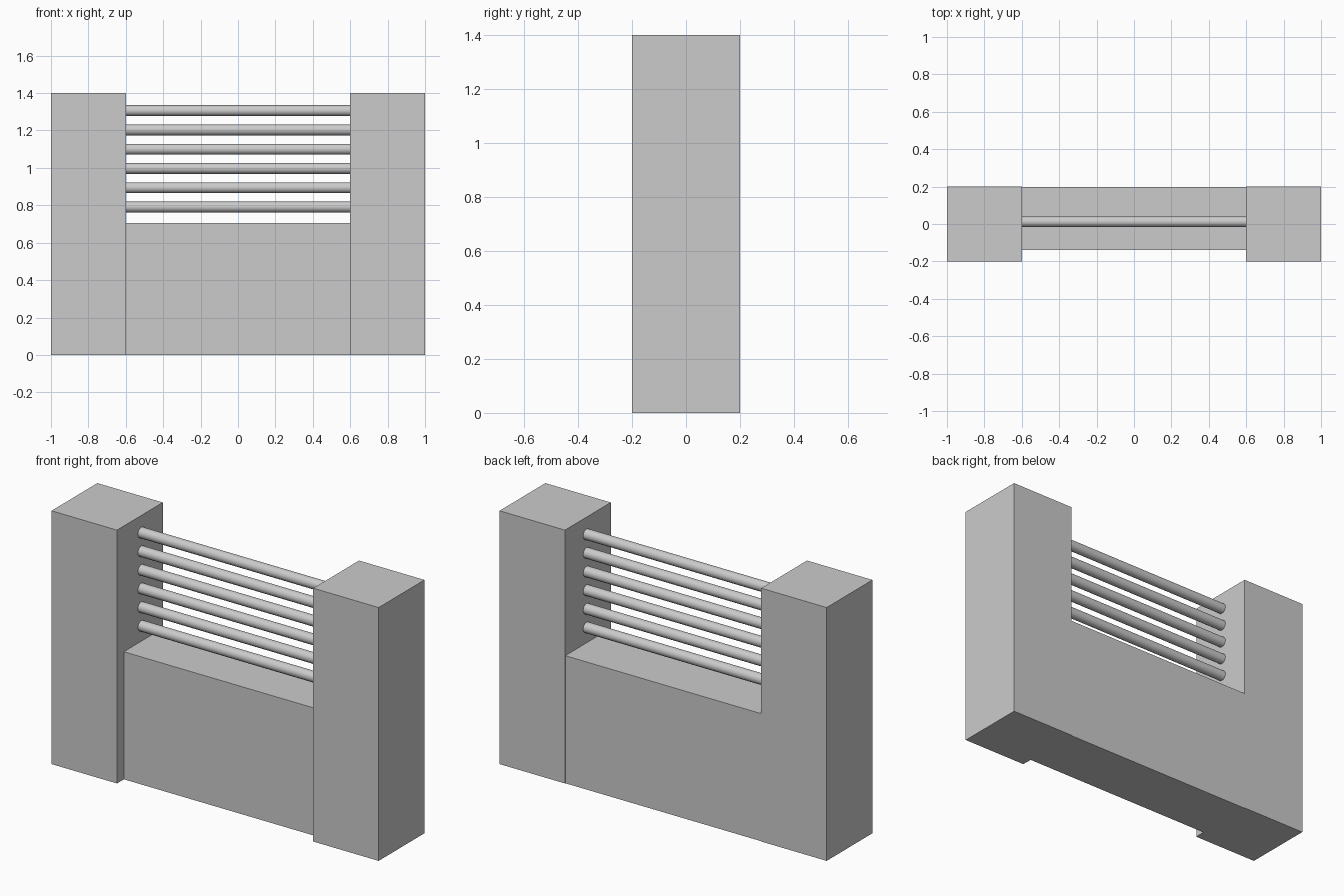
import bpy
from math import pi, radians

if "Cube" in bpy.data.objects:
    bpy.data.objects.remove(bpy.data.objects["Cube"])


def box(name, x, y, z):
    """Box from (min, max) ranges on each axis."""
    bpy.ops.mesh.primitive_cube_add(size=1, location=[sum(r) / 2 for r in (x, y, z)])
    ob = bpy.context.object
    ob.name = name
    ob.scale = [r[1] - r[0] for r in (x, y, z)]
    bpy.ops.object.transform_apply(location=False, rotation=False, scale=True)
    return ob


# End pillars
box("left_pillar", (-1.0, -0.6), (-0.2, 0.2), (0, 1.4))
box("right_pillar", (0.6, 1.0), (-0.2, 0.2), (0, 1.4))

# Low wall, recessed at the front and almost flush at the back
box("low_wall", (-0.6, 0.6), (-0.14, 0.197), (0, 0.705))

# Horizontal rails between the pillars
for i in range(6):
    bpy.ops.mesh.primitive_cylinder_add(
        vertices=16, radius=0.029, depth=1.2,
        location=(0, 0.012, 0.791 + i * 0.103), rotation=(0, pi / 2, 0))
    bpy.context.object.name = f"rail_{i + 1}"
    bpy.ops.object.shade_smooth_by_angle(angle=radians(40))
